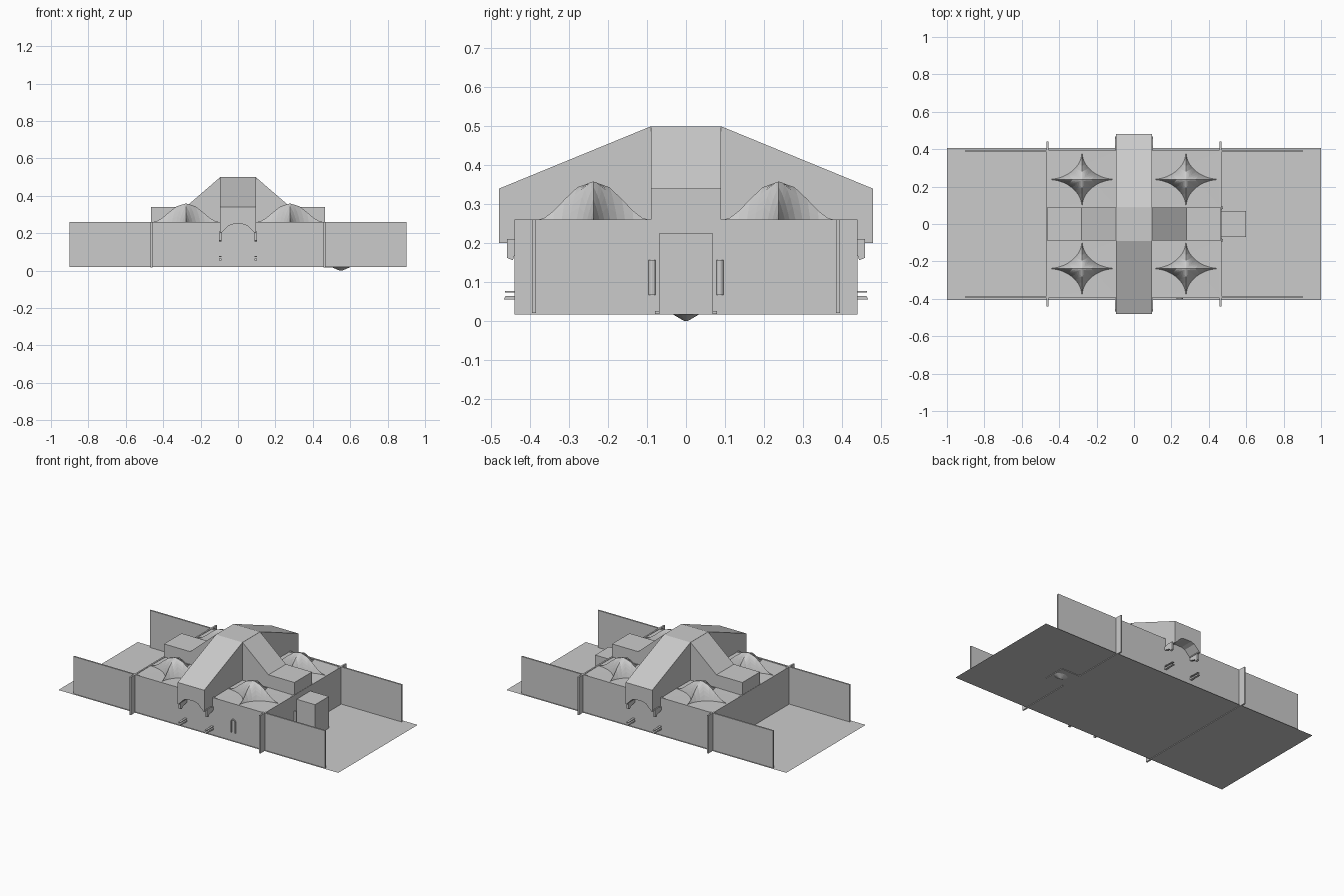
import bpy, bmesh, math

if "Cube" in bpy.data.objects:
    bpy.data.objects.remove(bpy.data.objects["Cube"])


def make(name, verts, faces, merge=False):
    me = bpy.data.meshes.new(name)
    me.from_pydata(verts, [], faces)
    bm = bmesh.new()
    bm.from_mesh(me)
    if merge:
        bmesh.ops.remove_doubles(bm, verts=bm.verts, dist=0.0004)
    bmesh.ops.recalc_face_normals(bm, faces=bm.faces)
    bm.to_mesh(me)
    bm.free()
    ob = bpy.data.objects.new(name, me)
    bpy.context.collection.objects.link(ob)
    return ob


def prism(name, profile, axis, lo, hi):
    """Extrude a 2D profile (horizontal, z) along x or y."""
    n = len(profile)
    pt = (lambda h, z, d: (d, h, z)) if axis == 'x' else (lambda h, z, d: (h, d, z))
    verts = [pt(h, z, d) for d in (lo, hi) for h, z in profile]
    faces = [tuple(range(n)), tuple(range(2 * n - 1, n - 1, -1))]
    faces += [(i, (i + 1) % n, n + (i + 1) % n, n + i) for i in range(n)]
    return make(name, verts, faces)


def box(name, x0, x1, y0, y1, z0, z1):
    return prism(name, [(y0, z0), (y1, z0), (y1, z1), (y0, z1)], 'x', x0, x1)


def mirrored(half):
    return half + [(-h, z) for h, z in reversed(half)]


# Ground slab
make("ground", [(-1, -.405, .02), (1, -.405, .02), (1, .405, .02), (-1, .405, .02)], [(0, 1, 2, 3)])

# Long walls and cross walls
for s, side in ((-1, "front"), (1, "back")):
    box(side + "_wall", -.9, .9, s * .39 - .005, s * .39 + .005, .02, .26)
for s, side in ((-1, "left"), (1, "right")):
    c = s * .463
    box(side + "_cross_wall", c - .005, c + .005, -.44, .44, .016, .26)

# Long roof arm with sloping top, running front to back
arm = prism("main_roof_arm", mirrored([(-.48, .2), (-.48, .34), (-.09, .5)]), 'x', -.095, .095)

# Arched underside of the overhanging porches
arch = mirrored([(-.085, .19), (-.085, .205), (-.05, .24), (-.025, .248)])
cutter = prism("arch_cutter", arch, 'y', -.6, .6)
cutter.hide_render = True
cutter.hide_viewport = True
mod = arm.modifiers.new("arch", 'BOOLEAN')
mod.operation = 'DIFFERENCE'
mod.solver = 'EXACT'
mod.object = cutter

# Cross roof arm with flat outer ends
prism("cross_roof_arm", mirrored([(-.466, .25), (-.466, .34), (-.28, .34), (-.095, .4995)]),
      'y', -.0895, .0895)


# Star-shaped vault domes: four fans meeting at the peak
def vault(name, cx, cy, hx, hy):
    verts, faces = [], []
    na, nr = 10, 6
    for sx in (-1, 1):
        for sy in (-1, 1):
            base = len(verts)
            for i in range(na + 1):
                a = math.pi / 2 * i / na
                c, s = math.cos(a), math.sin(a)
                rmax = 1 / max(c, s)
                for j in range(nr + 1):
                    d = 1 + (rmax - 1) * j / nr
                    t = min((d - 1) / (math.sqrt(2) - 1), 1)
                    z = .258 + .1 * (1 - (1 - t) ** 2.3)
                    verts.append((cx + sx * hx * (1 - d * c), cy + sy * hy * (1 - d * s), z))
            corner = len(verts)
            verts.append((cx + sx * hx, cy + sy * hy, .256))
            w = nr + 1
            for i in range(na):
                p = base + i * w
                faces.append((corner, p, p + w))
                for j in range(nr):
                    faces.append((p + j, p + j + 1, p + w + j + 1, p + w + j))
    ob = make(name, verts, faces, merge=True)
    # keep the open sheet facing up
    if sum(p.normal.z for p in ob.data.polygons) < 0:
        ob.data.flip_normals()
    return ob


for sx in (-1, 1):
    for sy in (-1, 1):
        vault("vault_dome", sx * .278, sy * .238, .183, .149)
        # Porch brackets, upper and lower
        x = sx * .095
        up = [(.385, .2), (.385, .185), (.44, .17), (.445, .156), (.46, .162), (.46, .21), (.42, .21)]
        prism("upper_bracket", [(sy * h, z) for h, z in up], 'x', x - .007, x + .007)
        low = [(.385, .055), (.468, .055), (.464, .064), (.385, .066)]
        prism("lower_bracket", [(sy * h, z) for h, z in low], 'x', x - .007, x + .007)
        box("lower_ledge", x - .007, x + .007, sy * .425 - .04, sy * .425 + .04, .073, .077)

# Apse box on the right with a small bowl beneath it
box("apse", .46, .6, -.07, .07, .016, .225)
bpy.ops.mesh.primitive_cone_add(vertices=16, radius1=.006, radius2=.045, depth=.018, location=(.55, 0, .009))
bowl = bpy.context.object
bowl.name = "apse_bowl"
bowl.scale = (1.1, .8, 1)

# Colonnettes either side of the apse
for s in (-1, 1):
    bpy.ops.mesh.primitive_cylinder_add(vertices=12, radius=.009, depth=.09, location=(.468, s * .087, .112))
    bpy.context.object.name = "colonnette"
    box("colonnette_foot", .46, .472, s * .073 - .006, s * .073 + .006, .018, .026)

# Arched doorway frame on the front wall
outer = [(.018 * math.cos(math.pi * i / 8), .14 + .022 * math.sin(math.pi * i / 8)) for i in range(9)]
inner = [(h * .7, .14 + (z - .14) * .7) for h, z in outer]
outline = [(.018, .075)] + outer + [(-.018, .075), (-.0126, .075)] + inner[::-1] + [(.0126, .075)]
prism("door_frame", [(.245 + h, z) for h, z in outline], 'y', -.402, -.39)
